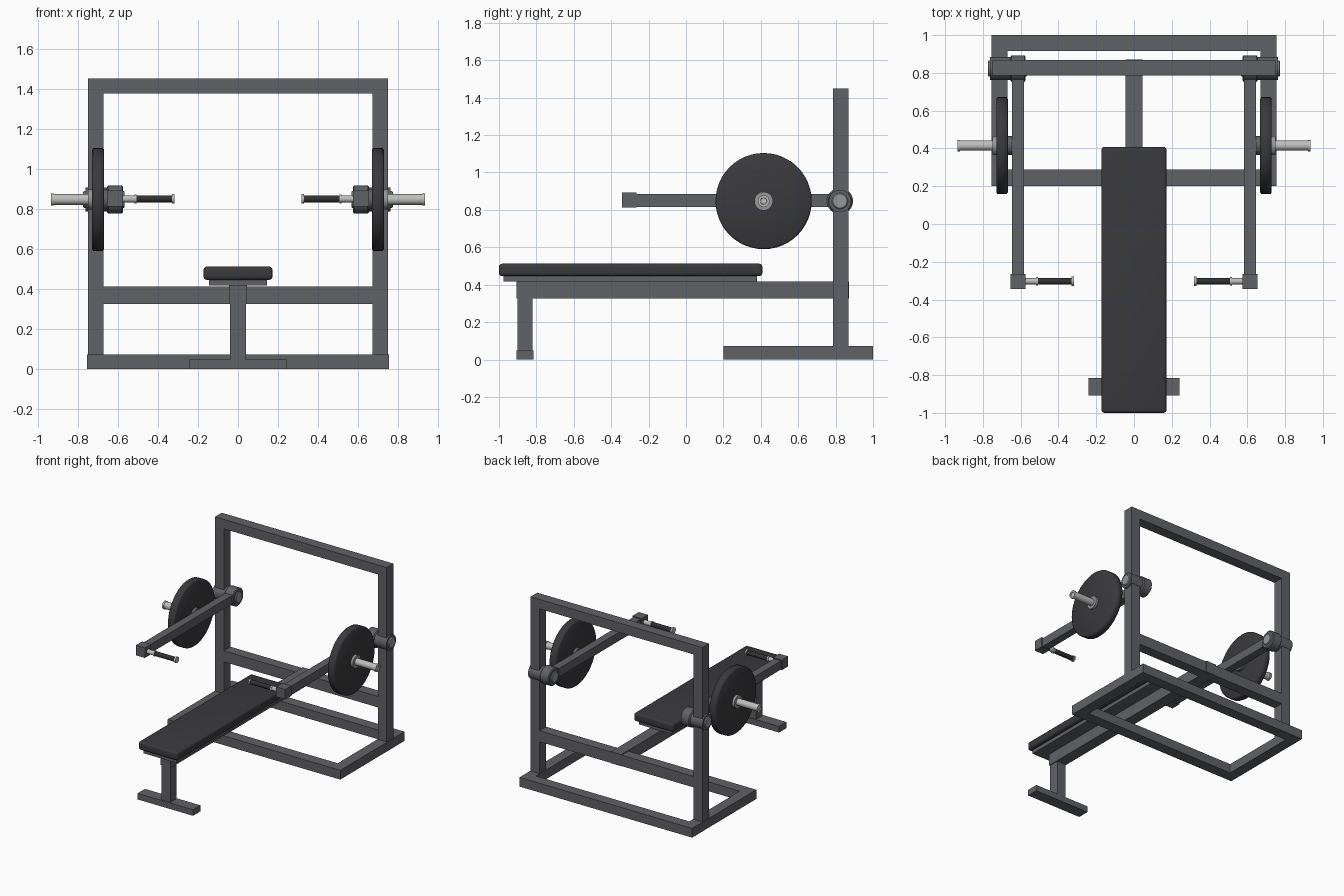
import bpy, bmesh, math
from mathutils import Matrix, Vector

if "Cube" in bpy.data.objects:
    bpy.data.objects.remove(bpy.data.objects["Cube"])


def material(name, r, g, b):
    m = bpy.data.materials.new(name)
    m.diffuse_color = (r, g, b, 1)
    m.use_nodes = True
    m.node_tree.nodes["Principled BSDF"].inputs["Base Color"].default_value = m.diffuse_color
    return m


GREY = material("frame grey", .12, .122, .135)
DARK = material("padding black", .042, .042, .047)
GRIP = material("grip black", .03, .03, .033)
STEEL = material("pale steel", .52, .52, .51)
CAP = material("cap steel", .3, .31, .32)


def finish(name, bm, mat, angle=None):
    me = bpy.data.meshes.new(name)
    bmesh.ops.recalc_face_normals(bm, faces=bm.faces)
    bm.to_mesh(me)
    bm.free()
    me.materials.append(mat)
    ob = bpy.data.objects.new(name, me)
    bpy.context.collection.objects.link(ob)
    if angle:
        bpy.ops.object.select_all(action='DESELECT')
        ob.select_set(True)
        bpy.context.view_layer.objects.active = ob
        bpy.ops.object.shade_smooth_by_angle(angle=math.radians(angle))
    return ob


def box(name, x0, x1, y0, y1, z0, z1, mat=GREY, bevel=0):
    lo, hi = Vector((x0, y0, z0)), Vector((x1, y1, z1))
    bm = bmesh.new()
    bmesh.ops.create_cube(bm, size=1, matrix=Matrix.Translation((lo + hi) / 2)
                          @ Matrix.Diagonal((*(hi - lo), 1)))
    if bevel:
        bmesh.ops.bevel(bm, geom=bm.edges[:], offset=bevel, segments=4,
                        profile=.5, affect='EDGES')
    return finish(name, bm, mat, 40 if bevel else None)


def lathe(name, side, profile, y, z, mat, n=32, angle=35):
    """Turn (distance from centre, radius) points about an axis along x."""
    bm = bmesh.new()
    rings = []
    for x, r in profile:
        rings.append([bm.verts.new((side * x, y + r * math.cos(2 * math.pi * i / n),
                                    z + r * math.sin(2 * math.pi * i / n)))
                      for i in range(n)])
    for a, b in zip(rings, rings[1:]):
        for i in range(n):
            bm.faces.new((a[i], a[(i + 1) % n], b[(i + 1) % n], b[i]))
    bm.faces.new(rings[0])
    bm.faces.new(rings[-1])
    return finish(name, bm, mat, angle)


# Floor base
box("base_rear_beam", -.754, .754, .915, 1, 0, .073)
box("base_front_beam", -.67, .67, .2, .288, 0, .073)

# Upright gate
box("gate_top_beam", -.75, .75, .785, .868, 1.375, 1.45)
box("gate_middle_beam", -.672, .672, .785, .868, .325, .412)

# Bench
box("bench_spine", -.045, .045, -.905, .872, .325, .417)
box("bench_leg", -.039, .039, -.9, -.82, .045, .325)
box("bench_foot", -.242, .242, -.907, -.815, 0, .048)
box("pad_board", -.144, .144, -.975, .38, .417, .446)
box("bench_pad", -.172, .172, -1, .408, .446, .512, DARK, .016)

PY, PZ = .823, .847     # arm pivot
WY = .415               # weight axle
HY = -.303              # handle

for s, tag in ((-1, "left"), (1, "right")):
    def sbox(name, x0, x1, *rest):
        box(tag + name, *sorted((s * x0, s * x1)), *rest)

    sbox("_base_rail", .67, .754, .2, .915, 0, .073)
    sbox("_upright", .672, .75, .785, .868, .073, 1.375)

    # Swinging arm and its pivot
    sbox("_arm", .583, .645, -.3, .8, .816, .884)
    sbox("_arm_end_block", .574, .653, -.343, -.265, .813, .892)
    lathe(tag + "_pivot_barrel", s, [(.574, .062), (.58, .07), (.648, .07), (.655, .062)],
          PY, PZ, GREY)
    lathe(tag + "_pivot_bushing", s, [(.655, .06), (.762, .06)], PY, PZ, GREY)
    lathe(tag + "_pivot_pin", s, [(.566, .038), (.57, .043), (.768, .043), (.774, .037)],
          PY, PZ, CAP)

    # Weight disc, hubs and sleeve
    lathe(tag + "_weight_disc", s, [(.668, .05), (.668, .247), (.674, .257),
                                    (.723, .257), (.729, .247), (.729, .05)],
          WY, PZ, DARK, 48, 100)
    lathe(tag + "_inner_hub", s, [(.645, .05), (.668, .05)], WY, PZ, GREY)
    lathe(tag + "_outer_hub", s, [(.729, .05), (.748, .05)], WY, PZ, CAP)
    lathe(tag + "_weight_sleeve", s, [(.64, .027), (.92, .027), (.92, .031), (.934, .031),
                                      (.934, .018), (.929, .016)], WY, PZ, STEEL)

    # Hand grip
    lathe(tag + "_handle_rod", s, [(.58, .017), (.518, .017), (.518, .022), (.508, .022),
                                   (.508, .012), (.33, .012), (.33, .024), (.318, .024)],
          HY, .85, STEEL, 24)
    lathe(tag + "_hand_grip", s, [(.508, .018), (.33, .018)], HY, .85, GRIP, 24)
